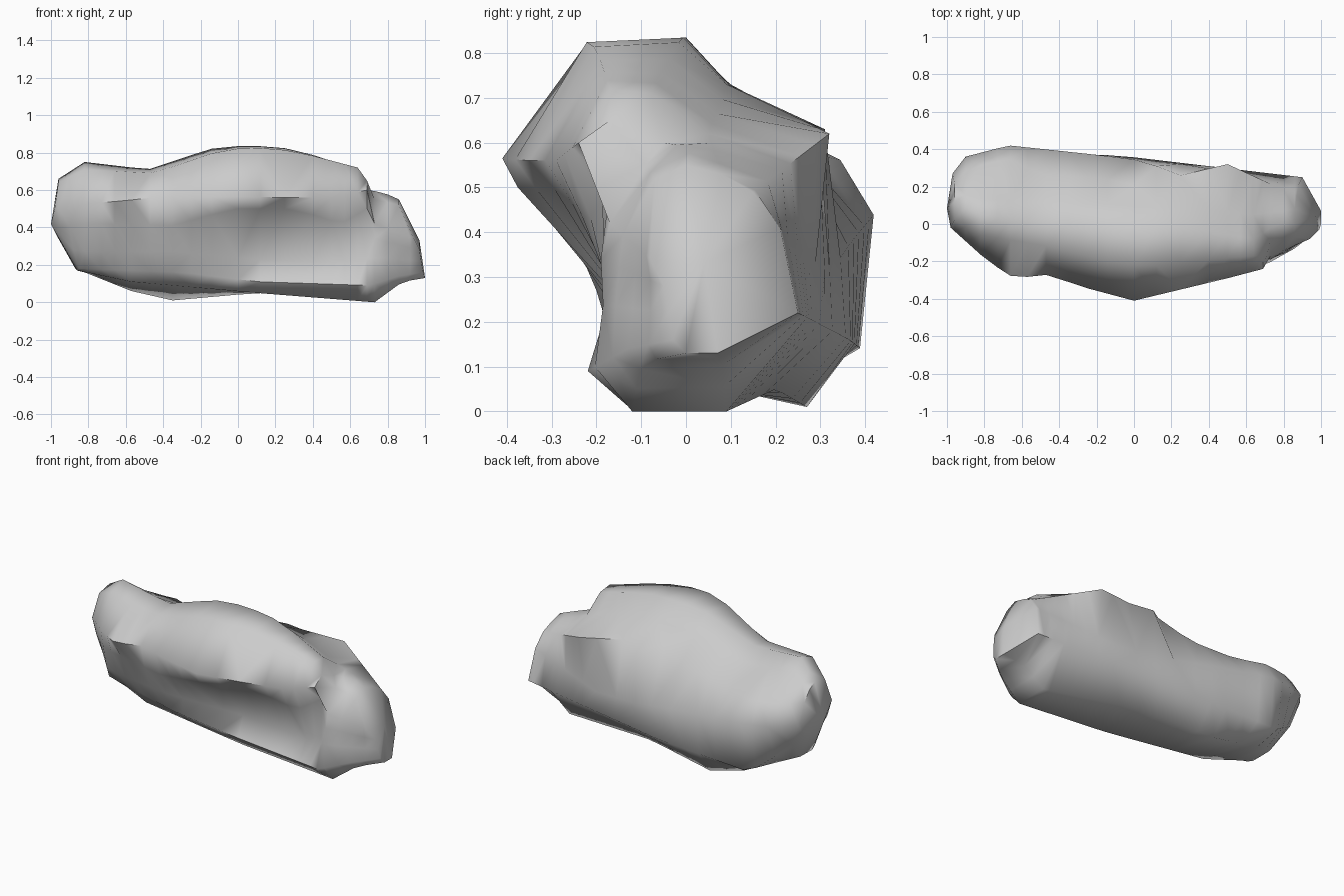
import bpy
import bmesh
from mathutils import Vector

default_cube = bpy.data.objects.get("Cube")
if default_cube:
    bpy.data.objects.remove(default_cube, do_unlink=True)


def make_material(name, colour):
    material = bpy.data.materials.new(name)
    material.use_nodes = True
    material.diffuse_color = colour
    material.node_tree.nodes["Principled BSDF"].inputs["Base Color"].default_value = colour
    return material


def point_on_rail(rail, x):
    """Point of a contour line at x, held at the line's own ends."""
    if x <= rail[0][0]:
        return Vector(rail[0])
    for start, end in zip(rail, rail[1:]):
        if x <= end[0]:
            return Vector(start).lerp(Vector(end), (x - start[0]) / (end[0] - start[0]))
    return Vector(rail[-1])


def loft_rails(name, rails, stations, material):
    """Skin a closed body over lengthwise contour lines and cap its ends."""
    bm = bmesh.new()
    rings = []
    for x in stations:
        rings.append([bm.verts.new(point_on_rail(rail, x)) for rail in rails])
    count = len(rails)
    for ring, following in zip(rings, rings[1:]):
        for i in range(count):
            j = (i + 1) % count
            bm.faces.new((ring[i], ring[j], following[j], following[i]))
    for ring, tip in ((rings[0], -1), (rings[-1], .97)):
        centre = bm.verts.new(sum((v.co for v in ring), Vector()) / count)
        centre.co.x = tip
        for i in range(count):
            bm.faces.new((ring[i], ring[(i + 1) % count], centre))
    bmesh.ops.remove_doubles(bm, verts=bm.verts, dist=0.004)
    bmesh.ops.triangulate(bm, faces=bm.faces)
    bmesh.ops.recalc_face_normals(bm, faces=bm.faces)
    mesh = bpy.data.meshes.new(name)
    bm.to_mesh(mesh)
    bm.free()
    mesh.materials.append(material)
    body = bpy.data.objects.new(name, mesh)
    bpy.context.scene.collection.objects.link(body)
    return body


# Overhanging ledge: its lip, its underside and the two edges of its crown
lip = [(-.98, -.02, .5), (-.78, -.2, .53), (-.64, -.29, .54), (-.45, -.27, .56),
       (-.3, -.33, .56), (0, -.41, .565), (.25, -.35, .56), (.5, -.29, .56),
       (.69, -.24, .6), (.73, -.17, .42), (.94, -.08, .34)]
lip_under = [(-.95, -.02, .4), (-.78, -.18, .42), (-.35, -.26, .41), (-.03, -.385, .5),
             (.3, -.28, .5), (.55, -.22, .42), (.69, -.17, .5), (.73, -.19, .34),
             (.97, -.05, .28)]
crown_front = [(-.96, .02, .64), (-.82, -.06, .71), (-.45, -.12, .69), (-.13, -.2, .8),
               (.05, -.23, .83), (.3, -.2, .81), (.64, -.17, .72), (.69, -.17, .65),
               (.73, -.09, .55), (.86, -.07, .52)]
crown_back = [(-.96, .12, .66), (-.82, .05, .75), (-.48, .01, .71), (-.15, .0, .82),
              (.05, .0, .84), (.3, -.02, .82), (.64, -.08, .71), (.69, -.05, .6),
              (.77, .01, .59), (.86, .0, .55)]

# Rear slope, its jagged crest and the wall below
slope = [(-.96, .17, .63), (-.8, .13, .69), (-.5, .12, .65), (-.15, .1, .73),
         (.3, .09, .73), (.64, .05, .62), (.86, .08, .53)]
shoulder = [(-.96, .22, .57), (-.88, .3, .57), (-.67, .35, .56), (-.5, .26, .58),
            (-.2, .25, .58), (0, .21, .67), (.12, .31, .63), (.25, .26, .65),
            (.5, .32, .62), (.87, .15, .49)]
rear_wall = [(-.97, .27, .46), (-.9, .36, .45), (-.67, .42, .44), (-.2, .37, .38),
             (.12, .33, .32), (.4, .31, .31), (.88, .21, .41)]
rear_foot = [(-.96, .2, .34), (-.7, .39, .14), (-.07, .365, .16), (.9, .25, .22)]

# Underside
base_back = [(-.87, .13, .18), (-.57, .25, .06), (-.35, .27, .01), (.1, .2, .05),
             (.73, .09, .0), (.87, .08, .11), (1, .07, .13)]
base_front = [(-.86, .0, .17), (-.57, -.08, .11), (.1, -.12, .05), (.73, -.12, .0),
              (.88, -.1, .11), (1, -.0, .13)]

# Front foot and the hollow beneath the ledge
front_foot = [(-.85, -.04, .18), (-.3, -.18, .16), (.1, -.17, .11), (.7, -.22, .09),
              (.86, -.13, .14), (.99, -.03, .16)]
hollow = [(-.88, -.04, .28), (-.8, -.13, .27), (-.35, -.2, .27), (.1, -.12, .23),
          (.5, -.13, .21), (.75, -.19, .24), (.98, -.04, .22)]

contours = [lip, crown_front, crown_back, slope, shoulder, rear_wall, rear_foot,
            base_back, base_front, front_foot, hollow, lip_under]
cuts = [-1, -.96, -.9, -.82, -.73, -.66, -.57, -.47, -.35, -.25, -.14, .0, .12, .25,
        .4, .5, .57, .64, .69, .73, .8, .86, .92, 1]
stone = make_material("stone grey", (.6, .6, .6, 1))
boulder = loft_rails("boulder", contours, cuts, stone)

# Soft shading with crisp breaks
bpy.ops.object.select_all(action="DESELECT")
boulder.select_set(True)
bpy.context.view_layer.objects.active = boulder
bpy.ops.object.shade_smooth_by_angle(angle=1.1)
